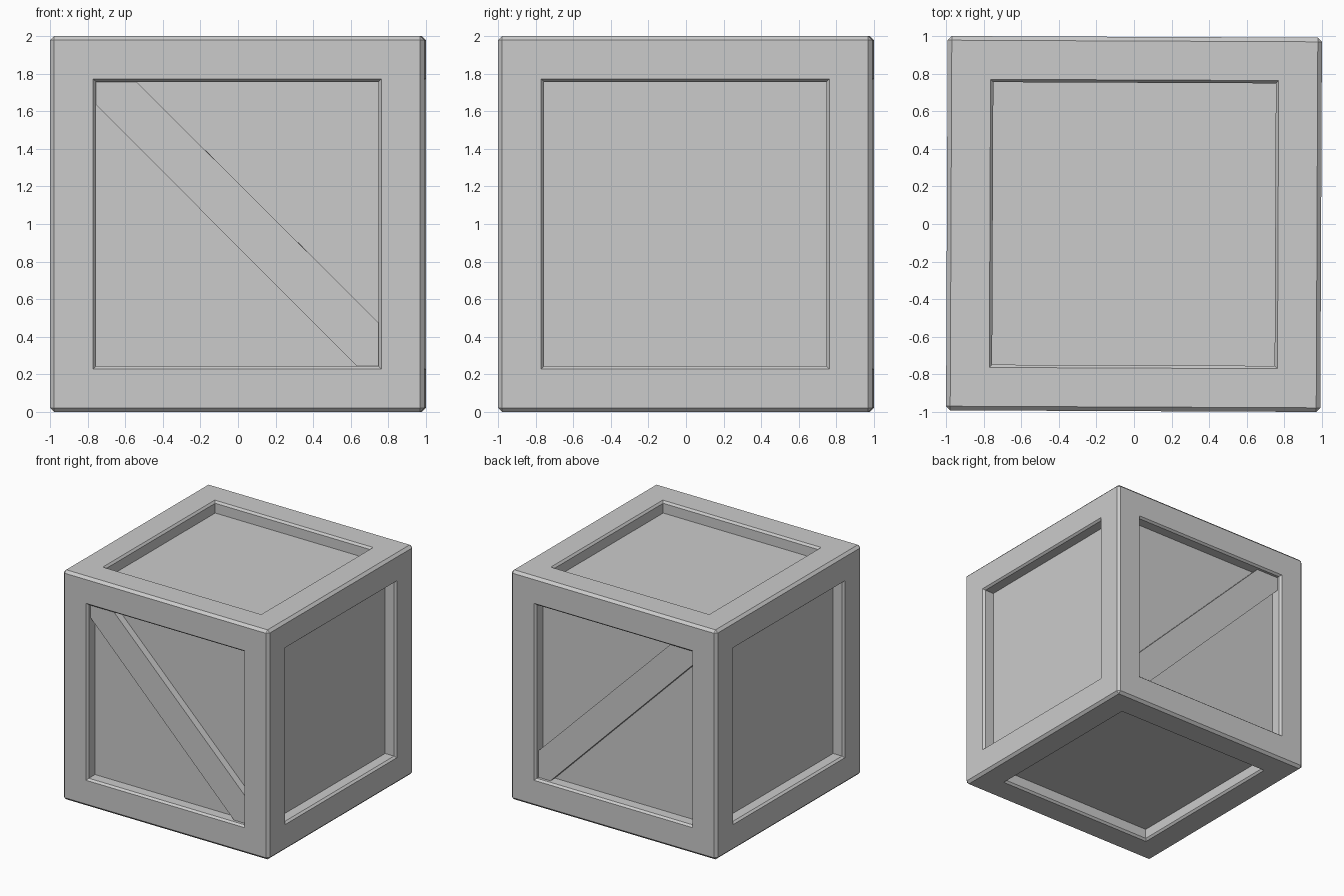
import bpy, bmesh, math
from mathutils import Matrix

if "Cube" in bpy.data.objects:
    bpy.data.objects.remove(bpy.data.objects["Cube"])

SIDE, HEIGHT = 1.991, 2.0
TURN = Matrix.Rotation(math.radians(-0.25), 4, 'Z')   # the crate sits slightly turned


def add_object(name, bm):
    bmesh.ops.recalc_face_normals(bm, faces=bm.faces)
    bm.transform(TURN)
    mesh = bpy.data.meshes.new(name)
    bm.to_mesh(mesh)
    bm.free()
    obj = bpy.data.objects.new(name, mesh)
    bpy.context.collection.objects.link(obj)
    return obj


# Crate body: chamfered box with a chamfered recess in all six sides
bm = bmesh.new()
bmesh.ops.create_cube(bm, size=1, matrix=Matrix.Translation((0, 0, HEIGHT / 2))
                      @ Matrix.Diagonal((SIDE, SIDE, HEIGHT, 1)))
bmesh.ops.bevel(bm, geom=bm.edges[:], offset=0.022, offset_type='OFFSET',
                segments=1, profile=0.5, affect='EDGES')
panels = sorted(bm.faces, key=lambda f: f.calc_area())[-6:]
for thickness, depth in ((0.207, 0), (0.015, -0.018), (0, -0.085)):
    bmesh.ops.inset_individual(bm, faces=panels, thickness=thickness,
                               depth=depth, use_even_offset=True)
add_object("crate_body", bm)

# Diagonal braces: hexagonal planks across the front and back recesses
OUTLINE = [(-0.752, 1.635), (0.64, 0.24), (0.752, 0.24),
           (0.752, 0.475), (-0.54, 1.76), (-0.752, 1.76)]
for name, side in (("front_brace", -1), ("back_brace", 1)):
    bm = bmesh.new()
    face = bm.faces.new([bm.verts.new((x, side * 0.955, z)) for x, z in OUTLINE])
    ext = bmesh.ops.extrude_face_region(bm, geom=[face], use_keep_orig=True)
    moved = [v for v in ext["geom"] if isinstance(v, bmesh.types.BMVert)]
    bmesh.ops.translate(bm, verts=moved, vec=(0, -side * 0.065, 0))
    add_object(name, bm)
